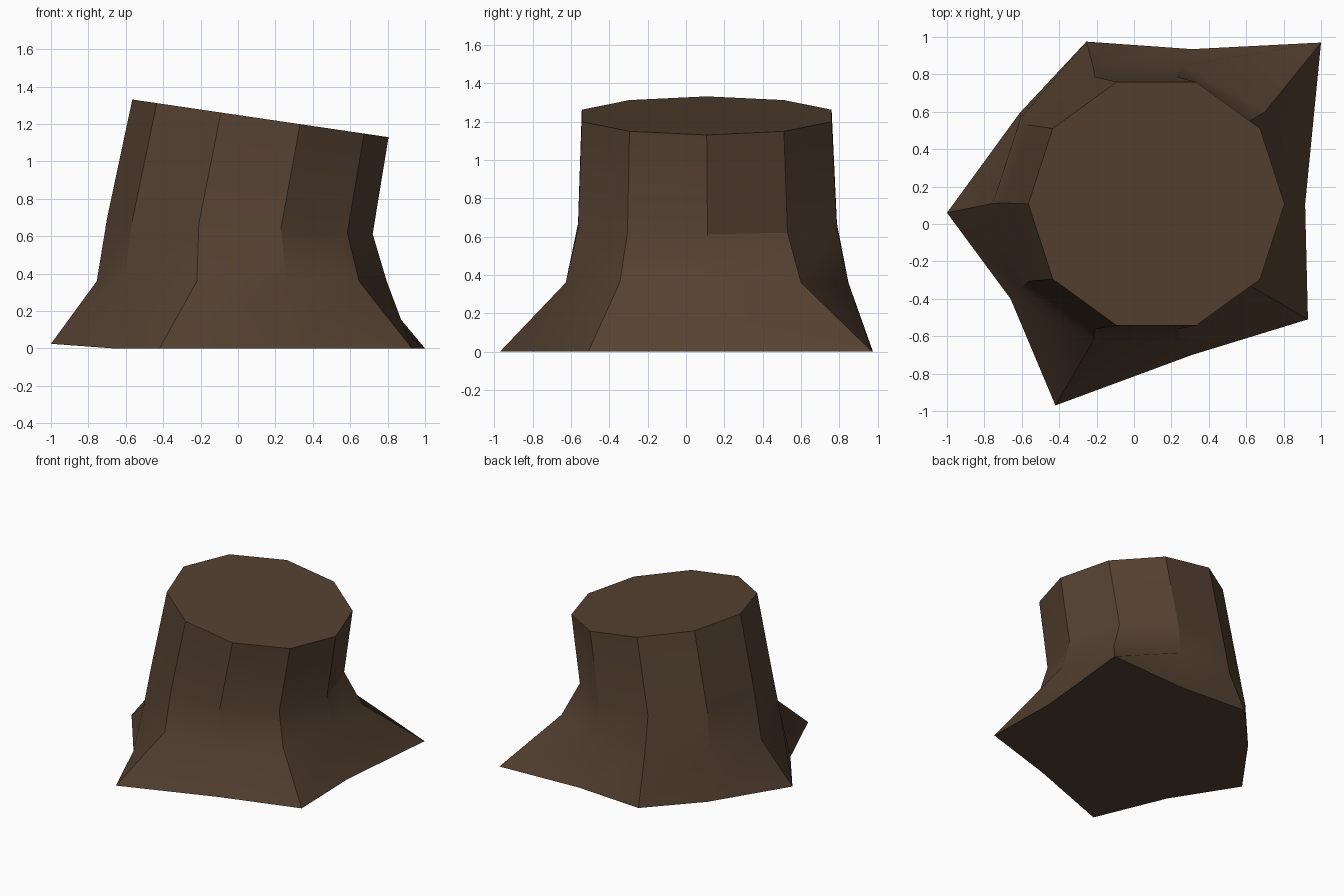
import bpy, bmesh, math

if "Cube" in bpy.data.objects:
    bpy.data.objects.remove(bpy.data.objects["Cube"])

SIDES = 10

# One brown for bark and cut top
bark = bpy.data.materials.new("bark_brown")
bark.diffuse_color = (0.09, 0.053, 0.031, 1)
bark.use_nodes = True
bark.node_tree.nodes["Principled BSDF"].inputs["Base Color"].default_value = bark.diffuse_color

# Ground outline: root tips alternating with hollows, anticlockwise from +x
ROOTS = [(0.915, 0.105, 0), (1.0, 0.97, 0), (0.31, 0.935, 0), (-0.255, 0.975, 0),
         (-0.61, 0.595, 0), (-1.0, 0.06, 0.025), (-0.66, -0.40, 0),
         (-0.42, -0.97, 0), (0.31, -0.70, 0), (0.93, -0.51, 0)]


def trunk_ring(cx, cy, r, z, tilt):
    """Ten-sided trunk section; its height falls by tilt per unit of x."""
    pts = []
    for i in range(SIDES):
        a = math.tau * i / SIDES
        x, y = cx + r * math.cos(a), cy + r * math.sin(a)
        pts.append((x, y, z - tilt * x))
    return pts


# Sections from the ground up to the slanted cut
flare = trunk_ring(0.02, 0.11, 0.775, 0.36, 0)
flare[1] = (0.70, 0.60, 0.36)          # thick back right root
waist = trunk_ring(0.01, 0.112, 0.71, 0.655, 0.06)
cut = trunk_ring(0.12, 0.108, 0.685, 1.248, 0.147)

bm = bmesh.new()
rings = [[bm.verts.new(p) for p in ring] for ring in (ROOTS, flare, waist, cut)]
for low, high in zip(rings, rings[1:]):
    for i in range(SIDES):
        j = (i + 1) % SIDES
        bm.faces.new((low[i], low[j], high[j], high[i]))
bm.faces.new(rings[-1])                # cut top
bm.faces.new(rings[0][::-1])           # underside
bmesh.ops.recalc_face_normals(bm, faces=bm.faces)

mesh = bpy.data.meshes.new("tree_stump")
bm.to_mesh(mesh)
bm.free()
mesh.materials.append(bark)
stump = bpy.data.objects.new("tree_stump", mesh)
bpy.context.collection.objects.link(stump)

# Soft bends along the trunk, crisp facets around it
bpy.context.view_layer.objects.active = stump
stump.select_set(True)
bpy.ops.object.shade_smooth_by_angle(angle=math.radians(30))
